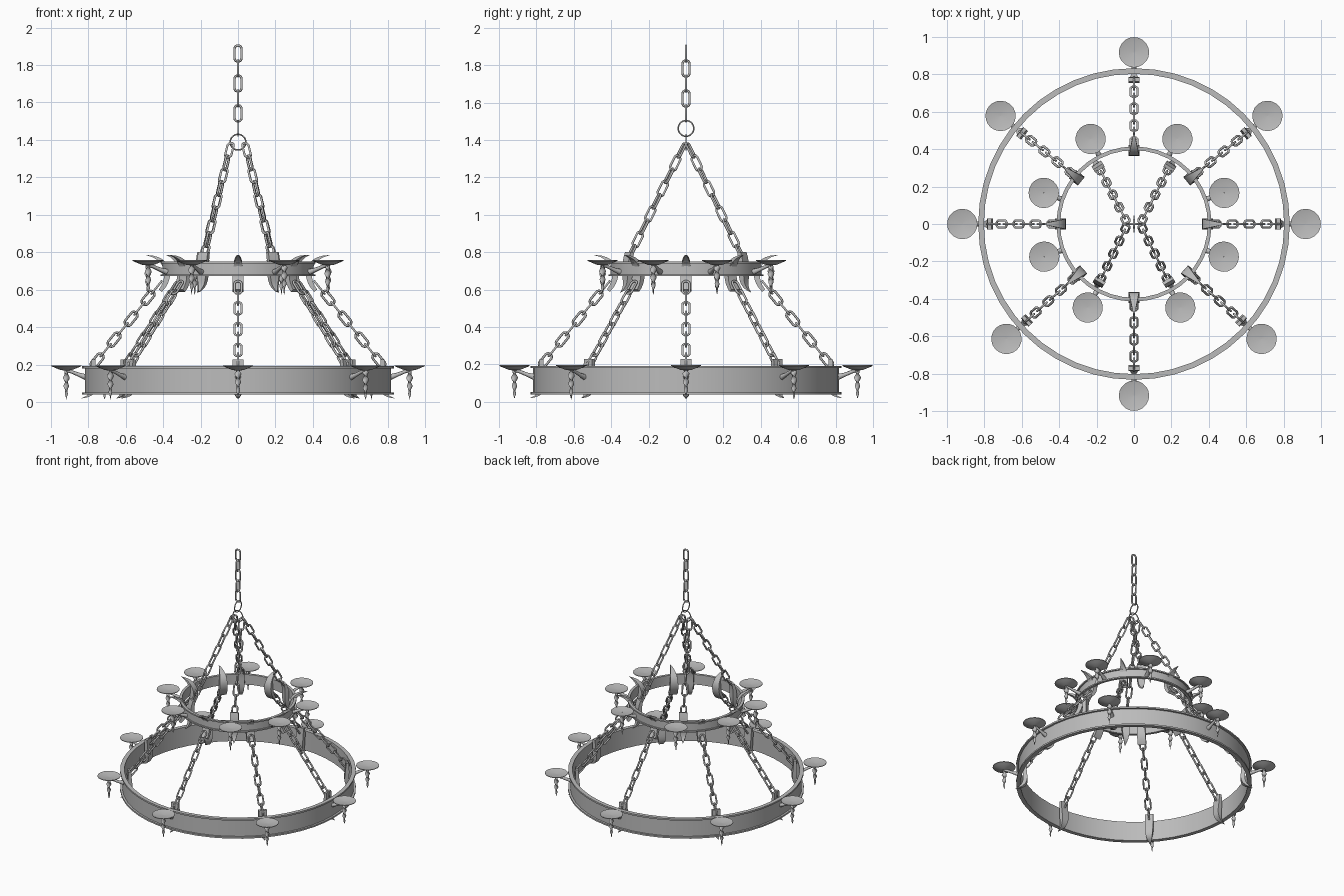
import bpy
from math import sin, cos, pi, radians
from mathutils import Vector, Matrix
from mathutils.geometry import interpolate_bezier

cube = bpy.data.objects.get("Cube")
if cube:
    bpy.data.objects.remove(cube)

iron = bpy.data.materials.new("grey iron")
iron.use_nodes = True
GREY = (0.5, 0.5, 0.5, 1)
iron.diffuse_color = GREY
iron.node_tree.nodes["Principled BSDF"].inputs["Base Color"].default_value = GREY


def skin(name, rings, closed=False, angle=35):
    """Mesh through a row of equal-sized point rings."""
    n, m = len(rings), len(rings[0])
    verts = [p for ring in rings for p in ring]
    faces = []
    for i in range(n if closed else n - 1):
        a, b = i * m, (i + 1) % n * m
        faces += [(a + j, a + (j + 1) % m, b + (j + 1) % m, b + j) for j in range(m)]
    if not closed:
        faces += [tuple(reversed(range(m))), tuple(range((n - 1) * m, n * m))]
    mesh = bpy.data.meshes.new(name)
    mesh.from_pydata(verts, [], faces)
    mesh.materials.append(iron)
    # outward normals
    import bmesh
    bm = bmesh.new()
    bm.from_mesh(mesh)
    bmesh.ops.remove_doubles(bm, verts=bm.verts, dist=1e-5)
    bmesh.ops.recalc_face_normals(bm, faces=bm.faces)
    bm.to_mesh(mesh)
    bm.free()
    mesh.polygons.foreach_set("use_smooth", [True] * len(mesh.polygons))
    mesh.set_sharp_from_angle(angle=radians(angle))
    return mesh


def place(name, mesh, matrix=Matrix()):
    ob = bpy.data.objects.new(name, mesh)
    bpy.context.scene.collection.objects.link(ob)
    ob.matrix_world = matrix
    return ob


def turn(degrees):
    return Matrix.Rotation(radians(degrees), 4, "Z")


def lathe(name, profile, steps):
    """Revolve a closed (radius, height) profile."""
    return skin(name, [[(r * cos(a), r * sin(a), z) for r, z in profile]
                       for a in (2 * pi * i / steps for i in range(steps))], True)


def rod(name, points, radii, sides=8):
    """Round bar in the radial (x, z) plane."""
    rings = []
    for i, (x, z) in enumerate(points):
        lo, hi = points[max(i - 1, 0)], points[min(i + 1, len(points) - 1)]
        d = Vector((hi[0] - lo[0], 0, hi[1] - lo[1])).normalized()
        side = Vector((-d.z, 0, d.x))
        rings.append([Vector((x, 0, z)) + radii[i] * (side * cos(t) + Vector((0, sin(t), 0)))
                      for t in (2 * pi * j / sides for j in range(sides))])
    return skin(name, rings, angle=60)


def claw(name, controls):
    """Curved hook: thick strap that narrows to a point."""
    pts = interpolate_bezier(*[Vector((x, 0, z)) for x, z in controls], 11)
    rings = []
    for i, p in enumerate(pts):
        t = i / 10
        d = (pts[min(i + 1, 10)] - pts[max(i - 1, 0)]).normalized()
        side = Vector((-d.z, 0, d.x))
        w = 0.029 * (1 - t ** 3) + 0.001
        h = 0.010 + 0.010 * sin(pi * t) - 0.0095 * t
        rings.append([p + side * h * a + Vector((0, w * b, 0))
                      for a, b in ((1, 1), (1, -1), (-1, -1), (-1, 1))])
    return skin(name, rings)


def loop_mesh(name, radius, straight, wire, steps=16, sides=6):
    """Round or stretched chain link, long axis z, lying in the xz plane."""
    rings = []
    for i in range(steps):
        a = 2 * pi * (i + 0.5) / steps
        out = Vector((cos(a), 0, sin(a)))
        c = out * radius + Vector((0, 0, straight if sin(a) > 0 else -straight))
        rings.append([c + wire * (out * cos(t) + Vector((0, sin(t), 0)))
                      for t in (2 * pi * j / sides for j in range(sides))])
    return skin(name, rings, True, 70)


link = loop_mesh("chain_link", 0.019, 0.024, 0.0065)


def chain(name, start, end, count, first=0):
    """Links from start to end, every second one turned a quarter."""
    start, end = Vector(start), Vector(end)
    z = (end - start).normalized()
    x = Vector((0, 0, 1)).cross(z)
    x = x.normalized() if x.length > 0.01 else Vector((1, 0, 0))
    basis = Matrix((x, z.cross(x), z)).transposed().to_4x4()
    for i in range(count):
        place(f"{name}_link", link, Matrix.Translation(start.lerp(end, i / (count - 1)))
              @ basis @ turn(90 * ((i + first) % 2)))


def hoop(name, r, low, high, lip, flange, steps):
    """Channel-section hoop with a lip at top and bottom."""
    web, inner = r - lip, r - 2 * lip
    place(name, lathe(name, [
        (inner, low), (r, low), (r, low + flange), (web, low + flange),
        (web, high - flange), (r, high - flange), (r, high), (inner, high)], steps))


hoop("lower_hoop", 0.832, 0.04, 0.192, 0.015, 0.012, 48)
hoop("upper_hoop", 0.414, 0.672, 0.75, 0.01, 0.01, 40)

# Candle saucer, twisted drop and bracket, local to the saucer rim height
saucer = lathe("saucer", [(0.001, -0.028), (0.03, -0.024), (0.06, -0.012), (0.081, -0.003),
                          (0.081, 0.001), (0.055, -0.005), (0.001, -0.008)], 20)
levels = 28
drop_rings = []
for i in range(levels + 1):
    t = i / levels
    size = 0.018 * min(1, 0.4 + 5 * t) * (1 - t ** 2.5) + 0.0008
    drop_rings.append([Matrix.Rotation(t * 3.6 * pi, 3, "Z")
                       @ Vector((size * cos(a), 0.5 * size * sin(a), -0.022 - 0.16 * t))
                       for a in (2 * pi * j / 8 for j in range(8))])
drop = skin("drop", drop_rings, angle=50)
bracket = rod("bracket", [(-0.105, -0.062), (-0.07, -0.05), (-0.03, -0.034), (0, -0.024)],
              [0.016, 0.011, 0.009, 0.011])


def candle_holders(name, angles, r, z):
    for a in angles:
        m = turn(a) @ Matrix.Translation((r, 0, z))
        place(f"{name}_saucer", saucer, m)
        place(f"{name}_drop", drop, m)
        place(f"{name}_bracket", bracket, m)


lower_angles = [0, 39, 90, 141, 180, 222, 270, 318]
candle_holders("lower", lower_angles, 0.917, 0.195)
candle_holders("upper", [19, 63, 117, 161, 200, 241, 299, 340], 0.51, 0.757)

# Chains and claws between the two hoops
low_claw = claw("lower_claw", [(0.772, 0.228), (0.778, 0.10), (0.735, 0.045), (0.835, 0.02)])
high_claw = claw("upper_claw", [(0.415, 0.595), (0.355, 0.66), (0.36, 0.77), (0.49, 0.785)])
for a in lower_angles:
    place("lower_claw", low_claw, turn(a))
    place("upper_claw", high_claw, turn(a))
    chain("lower_chain", turn(a) @ Vector((0.752, 0, 0.222)),
          turn(a) @ Vector((0.435, 0, 0.612)), 8, 1)

# Chains and claws from the upper hoop to the hanging rings
hang_claw = claw("hanging_claw", [(0.352, 0.80), (0.385, 0.70), (0.335, 0.63), (0.41, 0.585)])
for a, sx, sy in ((58, 1, 1), (122, -1, 1), (239, -1, -1), (301, 1, -1)):
    place("hanging_claw", hang_claw, turn(a))
    chain("hanging_chain", turn(a) @ Vector((0.34, 0, 0.80)),
          (0.046 * sx, 0.024 * sy, 1.345), 9)

# Hanging rings and the main chain
ring = loop_mesh("hanging_ring", 0.042, 0, 0.004, 24)
place("lower_ring", ring, Matrix.Translation((0, 0, 1.388)))
place("upper_ring", ring, Matrix.Translation((0, 0, 1.462)) @ turn(90))
chain("main_chain", (0, 0, 1.542), (0, 0, 1.862), 5)
